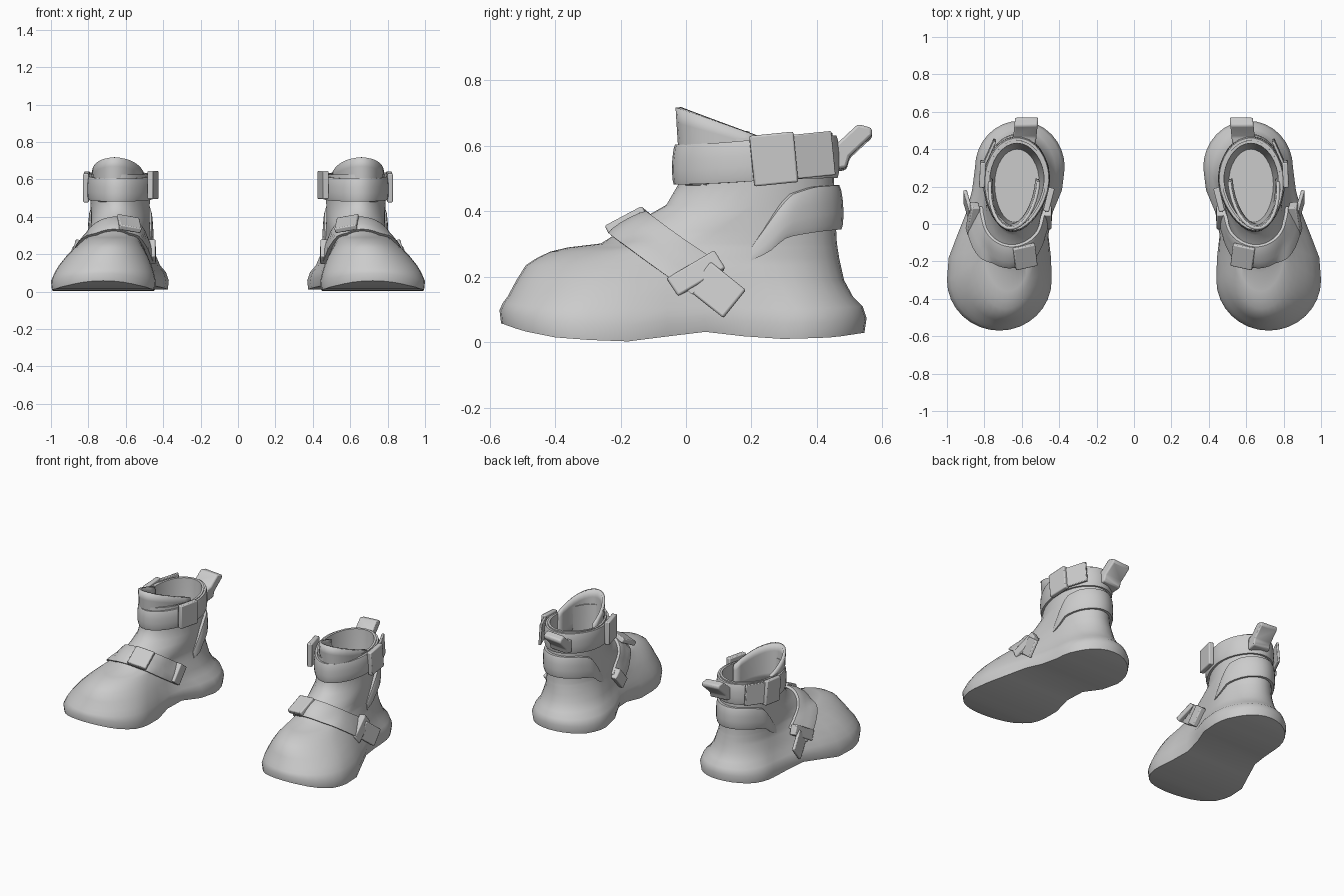
import bpy, bmesh, math
from mathutils import Vector
from mathutils.bvhtree import BVHTree

if "Cube" in bpy.data.objects:
    bpy.data.objects.remove(bpy.data.objects["Cube"])

grey = bpy.data.materials.new("grey")
grey.diffuse_color = (0.6, 0.6, 0.6, 1)
grey.use_nodes = True
grey.node_tree.nodes["Principled BSDF"].inputs["Base Color"].default_value = grey.diffuse_color


def finish(name, verts, faces, bevel=0, angle=40):
    """Make a smooth mesh part and mirror it to the other foot."""
    me = bpy.data.meshes.new(name)
    me.from_pydata([tuple(v) for v in verts], [], faces)
    bm = bmesh.new()
    bm.from_mesh(me)
    bmesh.ops.remove_doubles(bm, verts=bm.verts, dist=0.0005)
    bmesh.ops.recalc_face_normals(bm, faces=bm.faces)
    bm.to_mesh(me)
    bm.free()
    ob = bpy.data.objects.new(name, me)
    bpy.context.collection.objects.link(ob)
    me.materials.append(grey)
    bpy.ops.object.select_all(action='DESELECT')
    ob.select_set(True)
    bpy.context.view_layer.objects.active = ob
    bpy.ops.object.shade_smooth_by_angle(angle=math.radians(angle))
    if bevel:
        b = ob.modifiers.new("bevel", 'BEVEL')
        b.width, b.segments = bevel, 2
    ob.modifiers.new("mirror", 'MIRROR').use_mirror_merge = False
    return ob


def curve(pts, x):
    """Piecewise linear lookup."""
    for (a, p), (b, q) in zip(pts, pts[1:]):
        if x <= b:
            t = max(0, (x - a) / (b - a))
            return p + (q - p) * t
    return pts[-1][1]


def smooth(t):
    t = min(1, max(0, t))
    return t * t * (3 - 2 * t)


# Boot body: horizontal rings lofted from the sole to the rim, then down inside
SOLE = [(-.57, .06), (-.5, .035), (-.4, .015), (-.2, 0), (-.1, .012), (.05, .033),
        (.18, .018), (.3, .01), (.45, .015), (.55, .03)]
RINGS = [  # z, front y, back y, toe centre, toe half width, heel centre, heel half width
    (0, -.565, .545, .72, .275, .61, .235), (.05, -.57, .552, .72, .28, .61, .24),
    (.10, -.56, .54, .715, .265, .61, .225), (.14, -.545, .51, .71, .248, .615, .2),
    (.19, -.518, .483, .70, .218, .62, .185), (.235, -.49, .473, .69, .183, .62, .172),
    (.258, -.455, .468, .685, .163, .622, .167), (.277, -.415, .465, .68, .147, .624, .165),
    (.29, -.36, .463, .675, .138, .625, .163), (.302, -.26, .461, .67, .132, .626, .162),
    (.34, -.2, .459, .66, .128, .627, .161), (.38, -.13, .457, .658, .122, .628, .16),
    (.42, -.06, .455, .658, .12, .628, .16), (.48, -.025, .452, .658, .12, .628, .16),
    (.625, -.02, .448, .658, .12, .625, .16), (.625, -.008, .432, .658, .108, .625, .147),
    (.5, .0, .425, .658, .105, .625, .14), (.32, .01, .40, .655, .09, .625, .12)]
CAP, MID = 8, 5


def ring(i):
    z, yf, yb, cf, wf, ch, wh = RINGS[i]
    L = yb - yf
    rf, rb = min(.27, .52 * L), min(.25, .48 * L)
    prof = []
    for k in range(CAP):
        a = k / CAP * math.pi / 2
        prof.append((yf + rf * (1 - math.cos(a)), math.sin(a)))
    for k in range(MID + 1):
        prof.append((yf + rf + (L - rf - rb) * k / MID, 1))
    for k in range(CAP):
        a = (k + 1) / CAP * math.pi / 2
        prof.append((yb - rb * (1 - math.sin(a)), math.cos(a)))
    fade = (1, .8, .35)[i] if i < 3 else 0

    def pt(y, f, side):
        t = smooth((y + .25) / .55)
        waist = math.exp(-(y / .13) ** 2) * max(0, 1 - z / .3)
        w = wf + (wh - wf) * t - waist * (.02 if side > 0 else .055)
        rim = .015 * smooth((y - .2) / .25) if z == .625 else 0
        return Vector((cf + (ch - cf) * t + side * w * f, y, z + rim + curve(SOLE, y) * fade))
    return [pt(y, f, 1) for y, f in prof] + [pt(y, f, -1) for y, f in prof[-2:0:-1]]


verts, faces = [], []
for i in range(len(RINGS)):
    verts += ring(i)
N = len(verts) // len(RINGS)
for i in range(len(RINGS) - 1):
    for k in range(N):
        q = (k + 1) % N
        faces.append((i * N + k, i * N + q, (i + 1) * N + q, (i + 1) * N + k))
for base in (0, (len(RINGS) - 1) * N):  # sole and inner floor
    for k in range(N // 2):
        idx = [k, k + 1, N - k - 1, (N - k) % N]
        faces.append([base + j for j in dict.fromkeys(idx)])
tree = BVHTree.FromPolygons(verts, faces)
finish("boot_body", verts, faces)


def surface(o, d):
    hit = tree.ray_cast(o + d, -d)[0]
    return hit if hit else o + d * .15


def wrap(name, n, ray, th, open_ends=True, taper=0):
    """Raised band laid over the boot body."""
    rows = [(0, -.01), (0, th * .75), (.12, th), (.37, th * 1.15), (.63, th * 1.15),
            (.88, th), (1, th * .75), (1, -.01)]
    vs, fs, R = [], [], len(rows)
    us = [i / n for i in range(n + 1)]
    if open_ends:
        us = [0] + us + [1]
    for i, u in enumerate(us):
        for v, off in rows:
            o, d = ray(u, v)
            if open_ends and i in (0, len(us) - 1):
                off = -.01
            elif taper and off > 0:
                off *= min(1, .15 + min(u, 1 - u) / taper)
            vs.append(surface(o, d) + d * off)
    for i in range(len(us) - 1):
        for j in range(R - 1):
            fs.append((i * R + j, i * R + j + 1, (i + 1) * R + j + 1, (i + 1) * R + j))
    finish(name, vs, fs)


def box(name, c, u, n, size, bevel=.006):
    """Box at c, first axis u, second axis n."""
    u, n = Vector(u).normalized(), Vector(n).normalized()
    w = u.cross(n).normalized()
    n = w.cross(u)
    vs = [Vector(c) + u * (size[0] / 2 * a) + n * (size[1] / 2 * b) + w * (size[2] / 2 * e)
          for a in (-1, 1) for b in (-1, 1) for e in (-1, 1)]
    fs = [(0, 1, 3, 2), (4, 6, 7, 5), (0, 4, 5, 1), (2, 3, 7, 6), (0, 2, 6, 4), (1, 5, 7, 3)]
    finish(name, vs, fs, bevel, 30)


# Collar strap around the ankle
def collar_ray(u, v):
    a = u * 2 * math.pi
    d = Vector((math.sin(a), -math.cos(a), 0))
    back = (1 - math.cos(a)) / 2
    return Vector((.64, .2, .482 + .02 * back + v * (.122 + .008 * back))), d


wrap("collar_strap", 40, collar_ray, .018, False)
box("outer_collar_buckle", (.81, .268, .56), (-.05, 1, .1), (0, -.1, 1), (.135, .155, .03))
box("outer_collar_tail", (.772, .385, .572), (-.45, 1, .1), (0, -.1, 1), (.14, .135, .016), .004)
box("inner_collar_buckle", (.455, .13, .57), (-.25, 1, 0), (0, 0, 1), (.13, .15, .032))

# Instep strap, slanting from the instep down to both sides
D, WID = Vector((0, -.77, .64)), Vector((0, .64, .77))


def instep_ray(u, v):
    a = math.radians(-92 + 188 * u)
    d = D * math.cos(a) + Vector((math.sin(a), 0, 0))
    arch = .025 * max(0, math.cos(a))
    return Vector((.66, .04, .21 + arch * .3)) + WID * ((v - .5) * .125 - arch), d


wrap("instep_strap", 30, instep_ray, .022)


def on_strap(name, u, size, lift, axis):
    o, d = instep_ray(u, .5)
    along = (instep_ray(u + .01, .5)[1] - d).normalized()
    box(name, surface(o, d) + d * lift, along, axis, size)


on_strap("instep_buckle", .40, (.12, .13, .03), .03, (.1, .85, .45))
on_strap("inner_strap_buckle", .02, (.07, .12, .04), .02, WID)
box("outer_strap_buckle", (.862, .03, .208), (.15, .5, -.8), (-.15, .83, .5), (.065, .17, .045))
box("strap_tail", (.888, .095, .16), (.22, .75, -.6), (0, .6, .75), (.14, .11, .02))


# Padded heel counter sweeping up around the back
def heel_ray(u, v):
    a = u * math.pi
    d = Vector((math.cos(a), math.sin(a), 0))
    s = math.sin(a)
    low = curve([(0, .25), (.3, .275), (.55, .32), (1, .345)], s)
    high = curve([(0, .29), (.25, .35), (.6, .45), (.85, .475), (1, .48)], s)
    return Vector((.627, .2, low + (high - low) * v)), d


wrap("heel_counter", 28, heel_ray, .022, True, .2)

# Tongue petal rising out of the collar front
vs, fs, NT, NZ = [], [], 16, 5
for i in range(NT + 1):
    a = (-1 + 2 * i / NT) * math.pi / 2
    top = .718 - .09 * (1 - math.cos(a))
    for j in range(NZ + 1):
        f = j / NZ
        vs.append((.66 - .02 * (1 - math.cos(a)) + (.122 + .008 * f) * math.sin(a),
                   -.008 - .015 * f + .25 * (1 - math.cos(a)), .48 + (top - .48) * f))
for i in range(NT):
    for j in range(NZ):
        p = i * (NZ + 1) + j
        fs.append((p, p + 1, p + NZ + 2, p + NZ + 1))
tongue = finish("tongue", vs, fs)
sol = tongue.modifiers.new("thickness", 'SOLIDIFY')
sol.thickness, sol.offset = .018, 0

# Heel pull tab: bent side profile, extruded sideways
prof = [(.43, .52), (.49, .53), (.50, .565), (.57, .63), (.567, .652), (.525, .663),
        (.465, .607), (.43, .60)]
M = len(prof)
vs = [(.585 + s * .062 - .1 * (y - .45), y, z + s * .004) for s in (-1, 1) for y, z in prof]
fs = [tuple(range(M)), tuple(range(M, 2 * M))]
fs += [(k, (k + 1) % M, M + (k + 1) % M, M + k) for k in range(M)]
finish("pull_tab", vs, fs, .008, 35)
